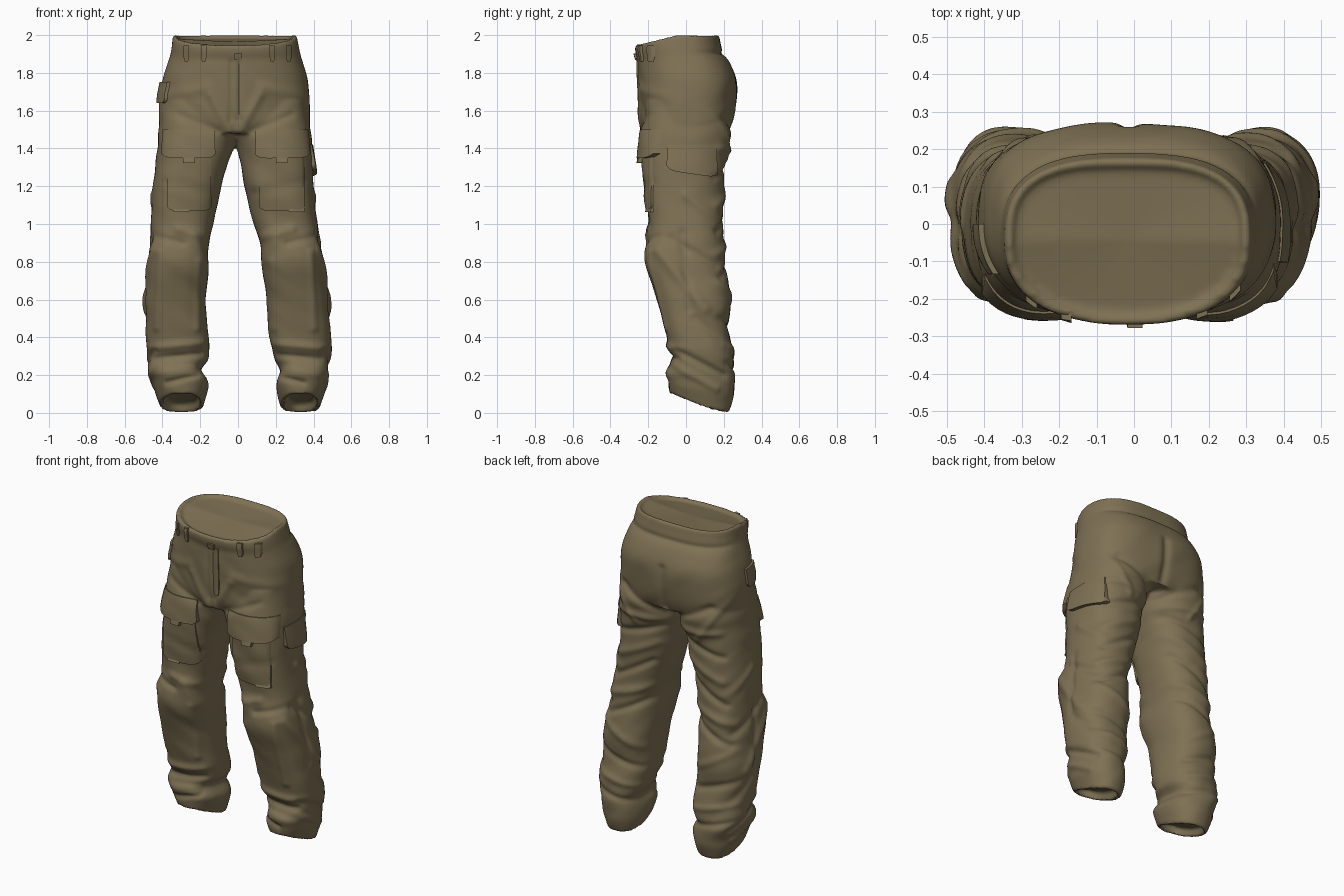
import bpy, bmesh, math
from mathutils import Vector, noise
from mathutils.bvhtree import BVHTree

if "Cube" in bpy.data.objects:
    bpy.data.objects.remove(bpy.data.objects["Cube"])

cloth = bpy.data.materials.new("khaki cloth")
cloth.diffuse_color = (0.21, 0.165, 0.088, 1)
cloth.use_nodes = True
cloth.node_tree.nodes["Principled BSDF"].inputs["Base Color"].default_value = cloth.diffuse_color
SEG = 64


def add_object(name, bm):
    me = bpy.data.meshes.new(name)
    bm.normal_update()
    bm.to_mesh(me)
    bm.free()
    me.materials.append(cloth)
    ob = bpy.data.objects.new(name, me)
    bpy.context.collection.objects.link(ob)
    return ob


def refine(rows, n=4):
    """Catmull-Rom interpolation of section rows (z, x0, x1, y0, y1)."""
    out = []
    for i in range(len(rows) - 1):
        p = [rows[max(0, i - 1)], rows[i], rows[i + 1], rows[min(len(rows) - 1, i + 2)]]
        for k in range(n):
            t = k / n
            out.append([0.5 * (2 * b + (c - a) * t + (2 * a - 5 * b + 4 * c - d) * t * t
                        + (3 * b - a - 3 * c + d) * t ** 3) for a, b, c, d in zip(*p)])
    return out + [list(rows[-1])]


def section(row, tilt, front_n, back_n, inset=0.0, lift=0.0):
    z, x0, x1, y0, y1 = row
    cx, cy = (x0 + x1) / 2, (y0 + y1) / 2
    rx, ry = (x1 - x0) / 2 - inset, (y1 - y0) / 2 - inset
    pts = []
    for i in range(SEG):
        a = math.tau * i / SEG
        c, s = math.cos(a), math.sin(a)
        n = front_n if s < 0 else back_n
        x = cx + rx * math.copysign(abs(c) ** (2 / n), c)
        y = cy + ry * math.copysign(abs(s) ** (2 / n), s)
        pts.append(Vector((x, y, z + lift + tilt(z, (y - y0) / (y1 - y0)))))
    return pts


def loft(bm, rings):
    loops = [[bm.verts.new(p) for p in r] for r in rings]
    for a, b in zip(loops, loops[1:]):
        for i in range(SEG):
            j = (i + 1) % SEG
            bm.faces.new((a[i], a[j], b[j], b[i]))
    for ring in (loops[0], loops[-1]):
        mid = bm.verts.new(sum((v.co for v in ring), Vector()) / SEG)
        for i in range(SEG):
            bm.faces.new((ring[i], ring[(i + 1) % SEG], mid))


# Section tables: z, x0, x1, y0, y1
seat = [(2.0, -.345, .31, -.27, .175), (1.95, -.35, .32, -.268, .185), (1.90, -.357, .33, -.258, .20),
        (1.85, -.372, .345, -.258, .235), (1.76, -.402, .37, -.255, .268), (1.65, -.415, .38, -.248, .265),
        (1.55, -.42, .383, -.24, .25), (1.48, -.41, .375, -.225, .225)]
left_leg = [(1.65, -.39, -.03, -.21, .21), (1.50, -.42, .0, -.236, .24), (1.42, -.425, -.02, -.236, .225),
            (1.33, -.435, -.05, -.23, .21), (1.2, -.45, -.09, -.22, .2), (1.0, -.46, -.133, -.195, .195),
            (.88, -.47, -.155, -.215, .2), (.78, -.475, -.155, -.213, .21), (.6, -.492, -.17, -.153, .235),
            (.45, -.488, -.16, -.115, .225), (.34, -.482, -.152, -.09, .245), (.27, -.482, -.155, -.083, .255),
            (.21, -.475, -.192, -.083, .26), (.14, -.452, -.158, -.1, .255), (.08, -.44, -.163, -.095, .25),
            (0, -.412, -.185, -.085, .225)]
right_leg = [(1.65, .0, .36, -.21, .21), (1.50, -.03, .383, -.236, .24), (1.42, -.008, .392, -.236, .225),
             (1.33, .012, .397, -.23, .21), (1.2, .032, .40, -.22, .2), (1.0, .082, .42, -.195, .195),
             (.88, .118, .445, -.215, .2), (.78, .125, .457, -.213, .21), (.6, .15, .478, -.153, .235),
             (.45, .158, .488, -.115, .225), (.34, .18, .492, -.09, .245), (.27, .195, .488, -.083, .255),
             (.21, .222, .478, -.083, .26), (.14, .205, .467, -.1, .255), (.08, .207, .46, -.095, .25),
             (0, .228, .432, -.085, .225)]


def waist_tilt(z, t):
    return -.055 * max(0, (z - 1.8) / .2) * min(1, max(0, 1 - t / .5))


def hem_tilt(z, t):
    return .105 * max(0, 1 - z / .33) * (1 - t) ** 1.3


# Trousers body: seat and two legs fused into one cloth surface
bm = bmesh.new()
rings = [section(seat[0], waist_tilt, 2.2, 3, .025, -.02), section(seat[0], waist_tilt, 2.2, 3, .018)]
rings += [section(r, waist_tilt, 2.35, 2.7) for r in refine(seat)]
loft(bm, rings)
for rows in (left_leg, right_leg):
    rings = [section(r, hem_tilt, 2.6, 2.3) for r in refine(rows)]
    rings += [section(rows[-1], hem_tilt, 2.4, 2.2, .016), section(rows[-1], hem_tilt, 2.4, 2.2, .022, .05)]
    loft(bm, rings)
bmesh.ops.recalc_face_normals(bm, faces=bm.faces)
body = add_object("trousers_body", bm)
remesh = body.modifiers.new("fuse", 'REMESH')
remesh.mode = 'VOXEL'
remesh.voxel_size = .0105
smooth = body.modifiers.new("soften", 'SMOOTH')
smooth.factor, smooth.iterations = .5, 5
fused = bpy.data.meshes.new_from_object(body.evaluated_get(bpy.context.evaluated_depsgraph_get()))
body.modifiers.clear()
body.data = fused

# Cloth folds: start, end, width, height; mirrored on both legs
front_folds = [(.14, .93, .30, .97, .025, .012), (.28, .90, .45, .94, .02, -.012), (.15, .80, .22, .93, .03, .012),
               (.18, .37, .48, .34, .022, .014), (.18, .31, .46, .285, .018, -.016), (.22, .24, .48, .20, .025, .012),
               (.20, .20, .36, .16, .016, -.014), (.03, 1.50, .13, 1.68, .025, .012), (.09, 1.49, .3, 1.58, .02, -.008),
               (.15, 1.72, .36, 1.68, .03, .008), (.2, .45, .19, .8, .02, .01), (.42, .45, .40, .85, .02, .01),
               (.02, 1.55, .02, 1.86, .012, -.008), (.10, 1.16, .36, 1.22, .025, -.007)]
back_folds = [(.04, 1.43, .30, 1.56, .022, -.014), (.05, 1.38, .34, 1.40, .022, .012), (.07, 1.33, .36, 1.25, .02, -.014),
              (.10, 1.22, .36, 1.10, .025, .012), (.13, 1.10, .38, .96, .02, -.014), (.15, .93, .42, .84, .025, .014),
              (.17, .84, .42, .72, .02, -.014), (.20, .55, .44, .68, .025, .010), (.20, .42, .46, .50, .02, -.012),
              (.20, .30, .46, .36, .02, .010), (.20, .20, .46, .26, .018, -.012), (.0, 1.5, .0, 1.75, .025, -.014),
              (.22, 1.35, .40, 1.62, .02, .010), (.0, 1.905, .34, 1.905, .014, -.010)]
side_folds = [(-.15, .86, .10, .55, .03, .014), (-.08, .92, .16, .78, .025, -.012), (-.05, .33, .2, .20, .02, -.014),
              (-.06, .25, .16, .13, .022, .012), (-.02, .95, .02, .55, .025, -.010), (.0, 1.15, .17, 1.02, .025, .010),
              (.05, .50, .22, .36, .025, -.010)]


def fold_height(u, z, folds):
    h = 0
    for u0, z0, u1, z1, w, amp in folds:
        if not min(z0, z1) - .08 < z < max(z0, z1) + .08:
            continue
        du, dz = u1 - u0, z1 - z0
        t = ((u - u0) * du + (z - z0) * dz) / (du * du + dz * dz)
        t = min(1, max(0, t))
        d2 = (u - u0 - t * du) ** 2 + (z - z0 - t * dz) ** 2
        h += amp * math.exp(-d2 / (w * w))
    return h


normals = [v.normal.copy() for v in fused.vertices]
for v, n in zip(fused.vertices, normals):
    x, y, z = v.co
    if abs(n.z) > .8 or z > 1.96:
        continue
    u = abs(x + .015)
    h = fold_height(u, z, front_folds) * max(0, -n.y) + fold_height(u, z, back_folds) * max(0, n.y)
    if n.x * x > 0:
        h += fold_height(y, z, side_folds) * abs(n.x)
    h += .006 * noise.noise(Vector((x * 5, y * 5, z * 9 + x * 6))) * min(1, (2 - z) * 3)
    v.co += n * h
    v.co.z = max(0, v.co.z)

bm = bmesh.new()
bm.from_mesh(fused)
tree = BVHTree.FromBMesh(bm)
bm.free()


def patch(name, side, a0, a1, z0, z1, thick, shear=0.0, taper=True, cells=14):
    """Cloth plate laid on the body; side is the outward direction."""
    out = Vector(side)
    bm = bmesh.new()
    grid = []
    for i in range(cells + 1):
        u = i / cells
        low = z0 + shear * u + .022 * abs(2 * u - 1) ** 8 * (z1 - z0 > .08)
        col = []
        for j in range(cells + 1):
            w = j / cells
            a, z = a0 + (a1 - a0) * u, low + (z1 - low) * w
            start = Vector((a, -1, z)) if out.y else Vector((out.x, a, z))
            hit, n, _, _ = tree.ray_cast(start, -out)
            if hit is None:
                hit, n, _, _ = tree.find_nearest(Vector((a, 0, z)))
            d = (out + n).normalized()
            col.append(bm.verts.new(hit + d * (thick * ((1 - .75 * w) if taper else 1))))
        grid.append(col)
    for i in range(cells):
        for j in range(cells):
            bm.faces.new((grid[i][j], grid[i + 1][j], grid[i + 1][j + 1], grid[i][j + 1]))
    rim = [e for e in bm.edges if e.is_boundary]
    ext = bmesh.ops.extrude_edge_only(bm, edges=rim)["geom"]
    for v in ext:
        if isinstance(v, bmesh.types.BMVert):
            v.co -= out * (thick + .01)
    bmesh.ops.recalc_face_normals(bm, faces=bm.faces)
    return add_object(name, bm)


FRONT, RIGHT, LEFT = (0, -1, 0), (1, 0, 0), (-1, 0, 0)
# Thigh pockets with flaps and tabs, knee tabs
for tag, x0, x1, knee in (("left", -.395, -.125, -.30), ("right", .095, .37, .31)):
    mid = (x0 + x1) / 2
    patch(tag + "_thigh_pocket", FRONT, x0 + .02, x1 - .02, 1.07, 1.45, .010)
    patch(tag + "_pocket_flap", FRONT, x0, x1, 1.35, 1.50, .026)
    patch(tag + "_flap_tab", FRONT, mid - .03, mid + .03, 1.325, 1.40, .03, cells=5)
    patch(tag + "_knee_tab", FRONT, knee - .04, knee + .04, 1.065, 1.09, .016, cells=5)

# Side pocket flaps
patch("right_side_flap", RIGHT, -.10, .16, 1.285, 1.42, .022, shear=-.04)
patch("left_hip_flap", LEFT, -.13, .0, 1.64, 1.75, .014, taper=False)

# Waist: belt loops, fly and button
for i, x in enumerate((-.27, -.18, .18, .265)):
    patch(f"belt_loop_{i + 1}", FRONT, x - .014, x + .014, 1.86, 1.945, .012, taper=False, cells=5)
patch("fly", FRONT, -.005, .045, 1.58, 1.88, .006, taper=False)
patch("waist_button", FRONT, -.018, .022, 1.87, 1.905, .012, taper=False, cells=4)

for ob in bpy.context.collection.objects:
    ob.select_set(True)
bpy.context.view_layer.objects.active = body
if not body.data.materials:
    body.data.materials.append(cloth)
bpy.ops.object.shade_smooth_by_angle(angle=math.radians(50))
